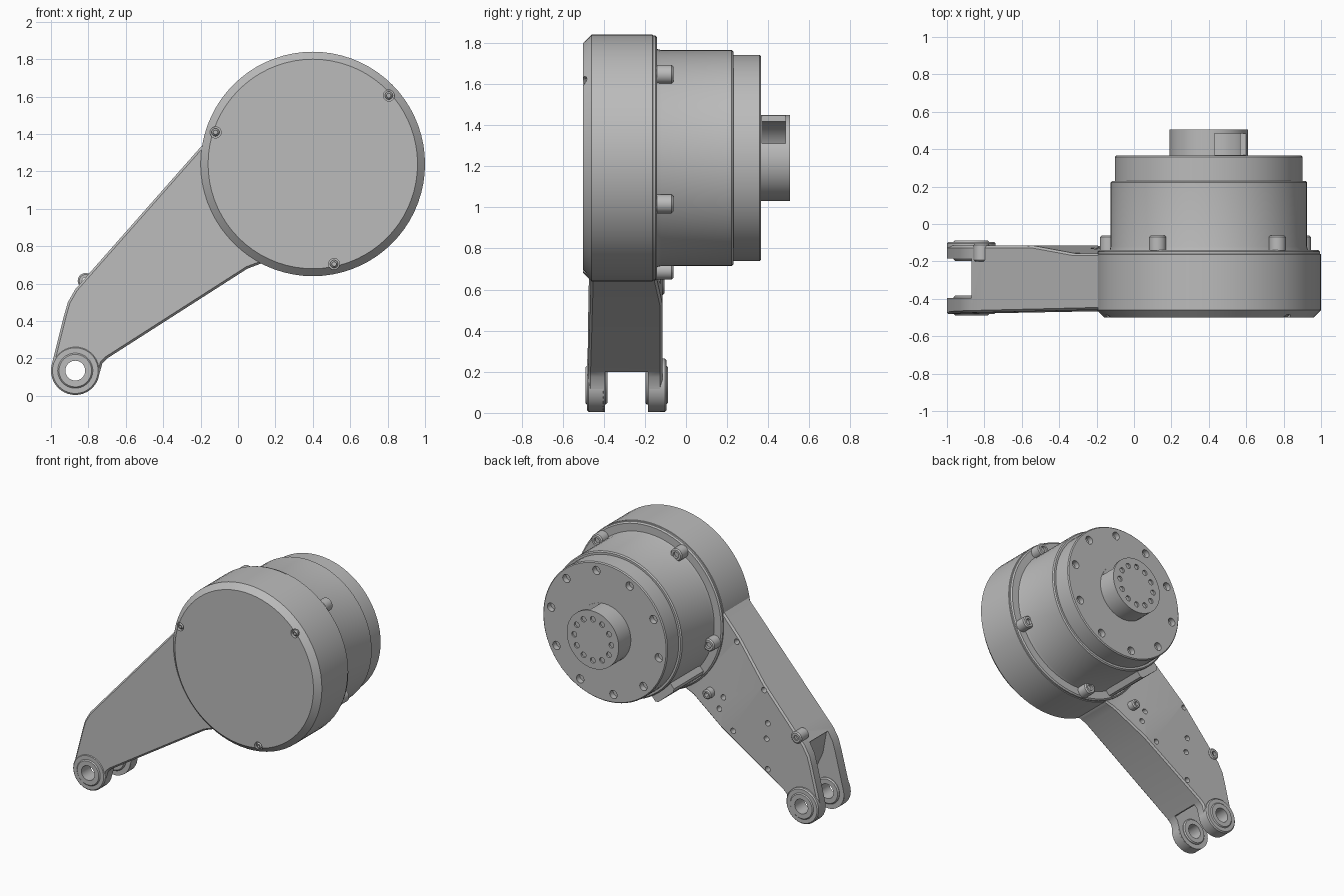
import bpy, bmesh, math
from mathutils import Vector, Matrix

if "Cube" in bpy.data.objects:
    bpy.data.objects.remove(bpy.data.objects["Cube"], do_unlink=True)

grey = bpy.data.materials.new("plain_grey")
grey.use_nodes = True
COLOUR = (0.5, 0.5, 0.5, 1)
grey.diffuse_color = COLOUR
grey.node_tree.nodes["Principled BSDF"].inputs["Base Color"].default_value = COLOUR

CX, CZ = 0.40, 1.24            # drum axis
PX, PZ = -0.87, 0.135          # pivot axis
AXIS = Vector((PX - CX, 0, PZ - CZ)).normalized()   # drum to pivot


def finish(name, bm):
    bmesh.ops.recalc_face_normals(bm, faces=bm.faces)
    mesh = bpy.data.meshes.new(name)
    bm.to_mesh(mesh)
    bm.free()
    mesh.materials.append(grey)
    ob = bpy.data.objects.new(name, mesh)
    bpy.context.collection.objects.link(ob)
    return ob


def select(ob):
    bpy.ops.object.select_all(action='DESELECT')
    ob.select_set(True)
    bpy.context.view_layer.objects.active = ob


def smooth(ob):
    select(ob)
    bpy.ops.object.shade_smooth_by_angle(angle=math.radians(30))
    return ob


def lathe(name, x, z, profile, steps=32, ring=False):
    """Spin (radius, y) points about a y axis through x, z."""
    bm = bmesh.new()
    pts = [bm.verts.new((x + r, y, z)) for r, y in profile]
    edges = [bm.edges.new(p) for p in zip(pts, pts[1:] + pts[:1] if ring else pts[1:])]
    bmesh.ops.spin(bm, geom=pts + edges, cent=(x, 0, z), axis=(0, 1, 0),
                   angle=math.tau, steps=steps)
    bmesh.ops.remove_doubles(bm, verts=bm.verts, dist=0.0001)
    return smooth(finish(name, bm))


def disc(name, x, z, r, y0, y1, steps=32):
    return lathe(name, x, z, [(0, y0), (r, y0), (r, y1), (0, y1)], steps)


def washer(name, x, z, inner, outer, y0, y1):
    c = 0.008
    return lathe(name, x, z, [(inner, y0), (outer - c, y0), (outer, y0 + c),
                              (outer, y1 - c), (outer - c, y1), (inner, y1)], 40, True)


def prism(name, outline, y0, y1):
    bm = bmesh.new()
    face = bm.faces.new([bm.verts.new((x, y0, z)) for x, z in outline])
    new = bmesh.ops.extrude_face_region(bm, geom=[face])["geom"]
    bmesh.ops.translate(bm, vec=(0, y1 - y0, 0),
                        verts=[g for g in new if isinstance(g, bmesh.types.BMVert)])
    return finish(name, bm)


def cut(target, *cutters):
    for c in cutters:
        select(target)
        mod = target.modifiers.new("cut", 'BOOLEAN')
        mod.operation, mod.solver, mod.object = 'DIFFERENCE', 'EXACT', c
        bpy.ops.object.modifier_apply(modifier=mod.name)
        bpy.data.objects.remove(c, do_unlink=True)
    smooth(target)


def around(r, degrees):
    a = math.radians(degrees)
    return CX + r * math.cos(a), CZ + r * math.sin(a)


# Front drum with chamfered cover and a thin seam near its rear rim
drum = lathe("drum_housing", CX, CZ, [
    (0, -0.5), (0.56, -0.5), (0.6, -0.46), (0.6, -0.162), (0.595, -0.16),
    (0.595, -0.148), (0.585, -0.14), (0.53, -0.14), (0.51, -0.12), (0, -0.12)], 72)
for i in range(3):
    x, z = around(0.547, 42 + i * 120)
    cut(drum, disc("cutter", x, z, 0.03, -0.55, -0.478, 20))
    washer("cover_screw", x, z, 0.01, 0.021, -0.497, -0.46)

# Motor body with five screw lugs behind the drum rim
lathe("motor_body", CX, CZ, [(0, -0.14), (0.53, -0.14), (0.525, -0.12), (0.525, 0.222),
                             (0.517, 0.23), (0, 0.23)], 72)
for i in range(5):
    a = 48 + i * 72
    x, z = around(0.548, a)
    washer("screw_lug", x, z, 0.022, 0.046, -0.15, -0.062)
    disc("lug_screw", x, z, 0.024, -0.15, -0.08, 16)

# Rear plate with bolt circle
rear = lathe("rear_plate", CX, CZ, [(0, 0.22), (0.502, 0.22), (0.502, 0.358),
                                    (0.495, 0.365), (0, 0.365)], 72)
cut(rear, *[disc("cutter", *around(0.44, 9 + i * 36), 0.03, 0.325, 0.4, 20)
            for i in range(10)])

# Hollow output hub with a side window and closed end
hub = disc("output_hub", CX, CZ, 0.21, 0.36, 0.505, 48)
window = [(0.43, 1.31), (0.7, 1.31), (0.7, 1.5), (0.43, 1.5)]
cut(hub, disc("cutter", CX, CZ, 0.18, 0.37, 0.485, 48),
    prism("cutter", window, 0.37, 0.485),
    *[disc("cutter", *around(0.15, i * 30), 0.02, 0.492, 0.55, 16) for i in range(12)])

# Cable cover along the lower side of the motor body
tangent = Vector((AXIS.z, 0, -AXIS.x))
radial = Vector((math.cos(math.radians(229)), 0, math.sin(math.radians(229))))
side = Vector((radial.z, 0, -radial.x))
corners = [Vector((CX, 0, CZ)) + radial * r + side * s
           for r, s in ((0.48, -0.1), (0.56, -0.1), (0.575, -0.08),
                        (0.575, 0.08), (0.56, 0.1), (0.48, 0.1))]
prism("cable_cover", [(v.x, v.z) for v in corners], -0.15, 0.2)

# Arm: side outline with a rounded pivot end
tip = [(PX + 0.13 * math.cos(math.radians(a)), PZ + 0.13 * math.sin(math.radians(a)))
       for a in range(170, 365, 13)]
outline = [(0.05, 1.42), (-0.14, 1.4), (-0.2, 1.33), (-0.8, 0.65), (-0.87, 0.57), (-0.91, 0.5),
           (-0.93, 0.43)] + tip + [(-0.725, 0.175), (-0.7, 0.2), (0.05, 0.68),
                                   (0.13, 0.71), (0.3, 0.9)]
arm = prism("arm", outline, -0.47, -0.115)
bm = bmesh.new()
bm.from_mesh(arm.data)
START, END = 0.58, 0.92
centre = Vector((CX, 0, CZ))
for d in (START, END):
    bmesh.ops.bisect_plane(bm, geom=bm.verts[:] + bm.edges[:] + bm.faces[:],
                           plane_co=centre + AXIS * d, plane_no=AXIS)
rim = [e for e in bm.edges if abs(e.verts[0].co.y - e.verts[1].co.y) < 0.01
       and e.calc_face_angle(0) > 1]
# Rear face steps out and front face tapers along the arm
for v in bm.verts:
    d = (v.co - centre).dot(AXIS)
    if v.co.y > -0.3:
        t = min(max((d - START) / (END - START), 0), 1)
        v.co.y = -0.157 + 0.042 * t
    else:
        v.co.y = -0.452 - 0.016 * d
bmesh.ops.bevel(bm, geom=rim, offset=0.012, segments=1, affect='EDGES')
bm.to_mesh(arm.data)
bm.free()

# Fork slot, pivot bore and fixing holes
slot = [(-0.5, 0.2), (-0.71, 0.2), (-0.78, 0.29), (-0.83, 0.4), (-0.86, 0.57),
        (-1.2, 0.57), (-1.2, -0.2), (-0.5, -0.2)]
holes = [(-0.30, 1.16), (-0.55, 0.89), (-0.30, 0.525), (-0.58, 0.32),
         (-0.21, 0.74), (-0.18, 0.65), (-0.58, 0.655), (-0.57, 0.54)]
cut(arm, prism("cutter", slot, -0.395, -0.185),
    disc("cutter", PX, PZ, 0.07, -0.6, 0),
    *[disc("cutter", x, z, 0.02, -0.2, -0.05, 16) for x, z in holes])

# Fork lugs: outer pad, raised bearing ring and inner spacer on each side
for label, outer, inner, way in (("front", -0.47, -0.395, -1), ("rear", -0.125, -0.185, 1)):
    face = outer + way * (0.012 if way < 0 else 0.03)
    washer(label + "_pivot_pad", PX, PZ, 0.08, 0.13, *sorted((face, inner)))
    washer(label + "_bearing", PX, PZ, 0.053, 0.095,
           *sorted((face + way * 0.007, inner - way * 0.012)))

# Small boss on the arm's upper edge and a connector post near the drum
washer("edge_boss", -0.815, 0.615, 0.018, 0.042, -0.2, -0.105)
washer("connector_post", -0.10, 0.745, 0.015, 0.035, -0.2, -0.09)
